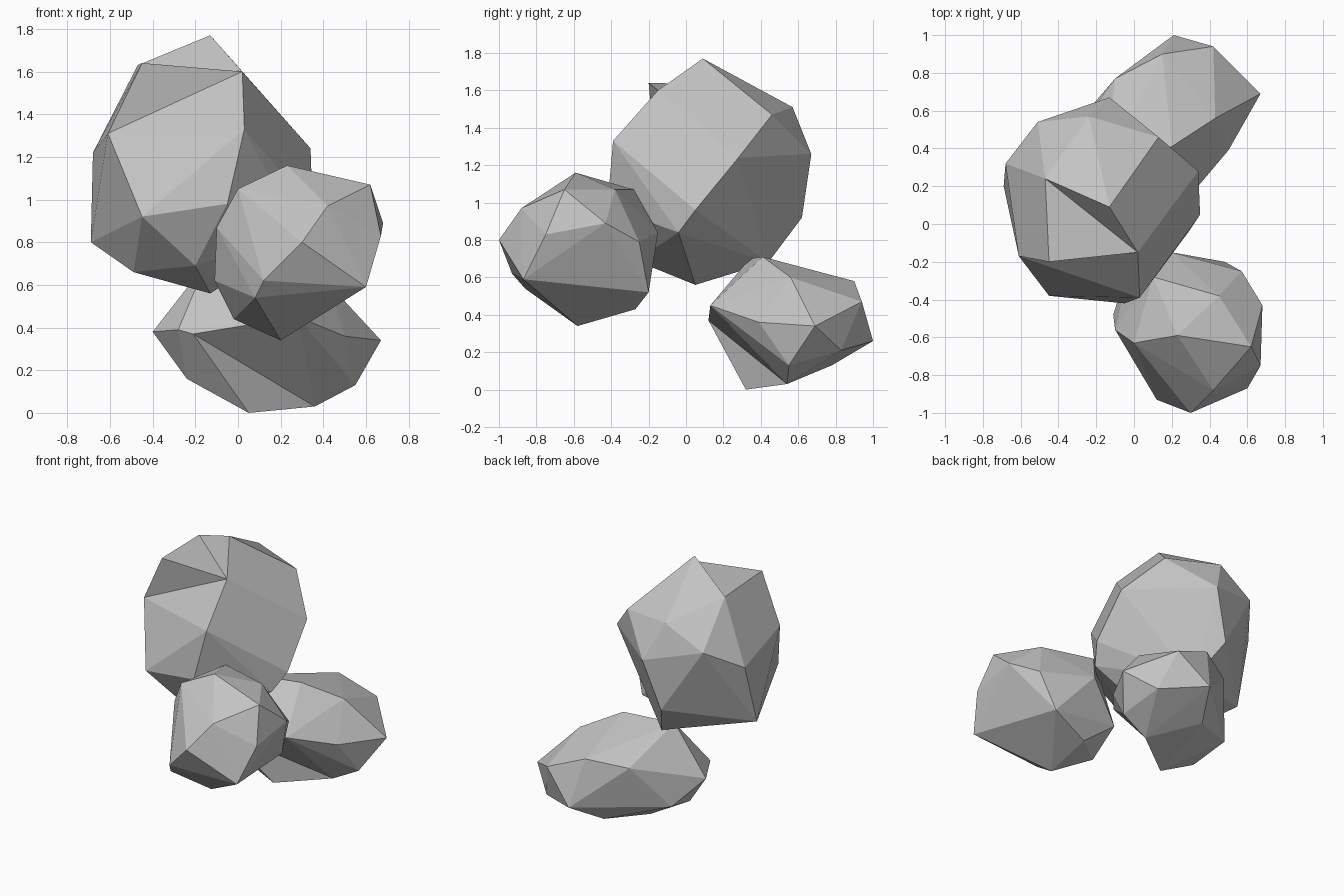
import bpy
import bmesh
import math

# Remove the default object
default_cube = bpy.data.objects.get("Cube")
if default_cube:
    bpy.data.objects.remove(default_cube, do_unlink=True)


def make_material(name, color):
    material = bpy.data.materials.new(name)
    material.use_nodes = True
    material.diffuse_color = color
    for node in material.node_tree.nodes:
        if node.type == "BSDF_PRINCIPLED":
            node.inputs["Base Color"].default_value = color
    return material


def make_rock(name, corners, dents, material):
    """Wrap a faceted boulder around corner points, then turn the dented edges."""
    bm = bmesh.new()
    points = [bm.verts.new(corner) for corner in corners]
    bmesh.ops.convex_hull(bm, input=points, use_existing_faces=False)
    bmesh.ops.recalc_face_normals(bm, faces=list(bm.faces))

    # Turning an edge makes the flat side slightly hollow, as on chipped stone
    for start, end in dents:
        edge = bm.edges.get((points[start], points[end]))
        if edge:
            bmesh.utils.edge_rotate(edge, True)

    # Drop any corner that fell inside the hull
    loose = [vert for vert in bm.verts if not vert.link_faces]
    bmesh.ops.delete(bm, geom=loose, context="VERTS")

    # Merge nearly flat neighbours into broad facets
    bmesh.ops.dissolve_limit(bm, angle_limit=math.radians(2),
                             verts=list(bm.verts), edges=list(bm.edges))
    for face in bm.faces:
        face.smooth = False

    mesh = bpy.data.meshes.new(name)
    bm.to_mesh(mesh)
    bm.free()
    mesh.materials.append(material)
    rock = bpy.data.objects.new(name, mesh)
    bpy.context.scene.collection.objects.link(rock)


stone_grey = make_material("stone grey", (0.55, 0.55, 0.55, 1))

# Large upper boulder: crown, shoulders, middle, underside
large_corners = [
    (-.13, .09, 1.77), (-.45, -.2, 1.64), (-.47, .24, 1.63), (.02, -.15, 1.6),
    (-.24, .57, 1.51), (.13, .46, 1.47), (-.51, .54, 1.36), (.03, -.39, 1.33),
    (-.61, -.17, 1.31), (-.13, .67, 1.26), (.34, .28, 1.24), (-.68, .32, 1.22),
    (-.05, -.42, .98), (.35, .05, .96), (-.45, -.38, .92), (-.24, .62, .92),
    (.29, -.04, .84), (-.69, .2, .8), (-.2, -.27, .69), (-.12, .44, .68),
    (-.49, -.05, .66), (-.13, .05, .56),
]
large_dents = [(0, 1), (1, 14), (1, 7)]

# Small front boulder: crown, middle ring, underside
front_corners = [
    (.23, -.59, 1.16), (.62, -.65, 1.07), (.45, -.38, 1.07), (.1, -.28, 1.07),
    (0, -.63, 1.05), (.42, -.88, .97), (.68, -.43, .89), (-.1, -.56, .87),
    (.2, -.15, .84), (.67, -.75, .83), (.3, -1, .8), (.57, -.25, .79),
    (.12, -.93, .62), (-.11, -.48, .62), (-.03, -.23, .6), (.6, -.87, .59),
    (.08, -.86, .54), (.48, -.2, .52), (-.02, -.43, .44), (.19, -.27, .43),
    (.2, -.58, .34),
]

# Low rear boulder: ridge, rim, underside
rear_corners = [
    (.2, .41, .71), (-.15, .34, .7), (.43, .56, .6), (.15, .9, .58),
    (-.1, .77, .53), (.42, .94, .47), (.28, .13, .45), (-.28, .13, .39),
    (-.4, .35, .38), (-.21, .12, .37), (.5, .39, .36), (.67, .69, .34),
    (.21, 1, .26), (-.28, .56, .23), (-.24, .3, .16), (.5, .83, .21),
    (.55, .55, .13), (.09, .78, .13), (.36, .54, .03), (.05, .32, 0),
]
rear_dents = [(16, 19), (6, 19)]

make_rock("large_boulder", large_corners, large_dents, stone_grey)
make_rock("front_boulder", front_corners, [], stone_grey)
make_rock("rear_boulder", rear_corners, rear_dents, stone_grey)
